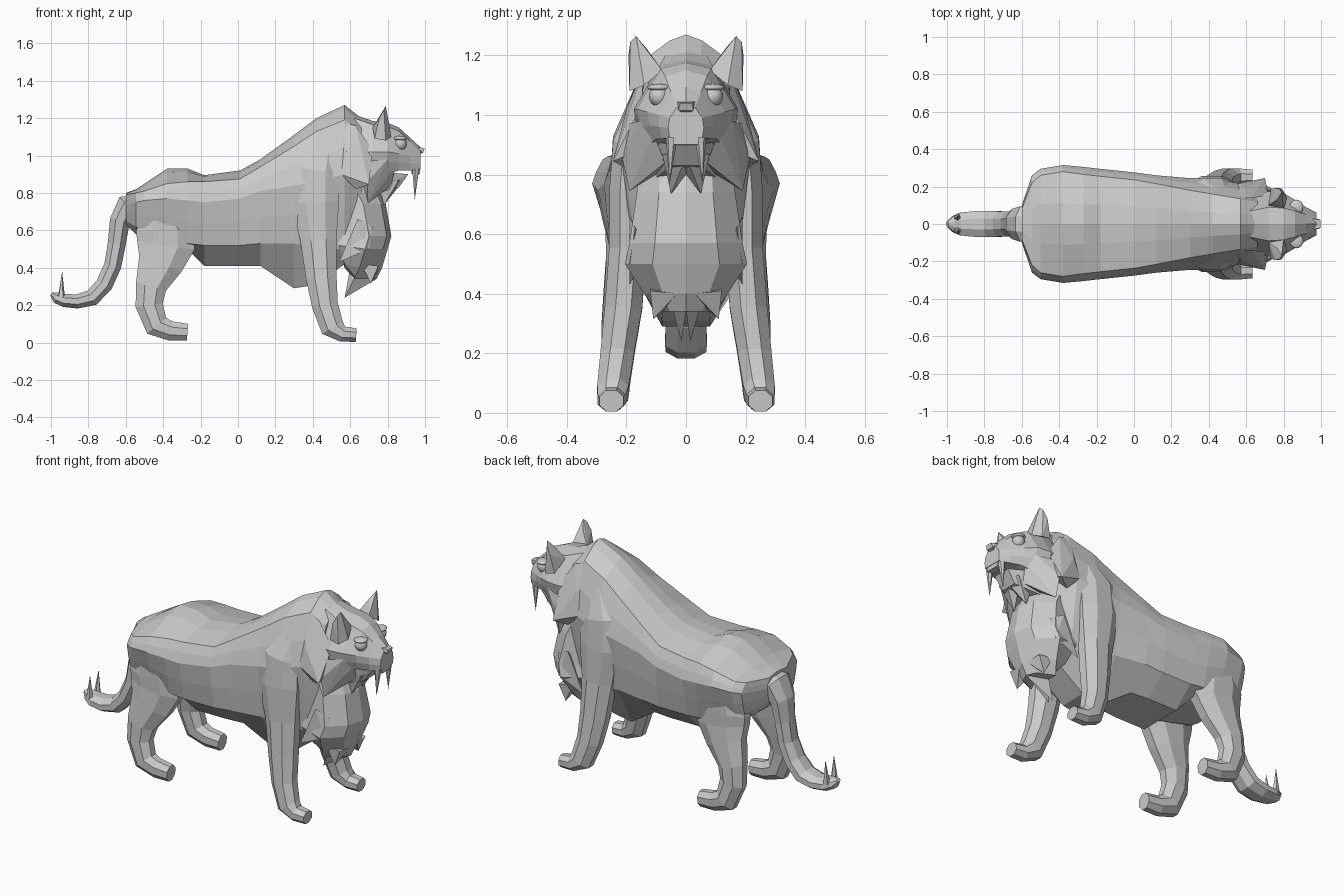
import bpy, bmesh
from math import sin, cos, pi
from mathutils import Vector, Matrix


def finish(bm, name, mirror=False):
    bmesh.ops.recalc_face_normals(bm, faces=bm.faces)
    me = bpy.data.meshes.new(name)
    bm.to_mesh(me)
    bm.free()
    ob = bpy.data.objects.new(name, me)
    bpy.context.collection.objects.link(ob)
    if mirror:
        m = ob.modifiers.new("mirror", 'MIRROR')
        m.use_axis = (False, True, False)
        m.use_mirror_merge = False
    return ob


def loft(name, rings, mirror=False):
    bm = bmesh.new()
    vs = [[bm.verts.new(p) for p in r] for r in rings]
    n = len(vs[0])
    for a, b in zip(vs, vs[1:]):
        for i in range(n):
            j = (i + 1) % n
            bm.faces.new((a[i], a[j], b[j], b[i]))
    bm.faces.new(vs[0])
    bm.faces.new(vs[-1])
    return finish(bm, name, mirror)


def both_sides(half):
    """Complete a half ring that starts and ends on the centre plane."""
    return half + [(x, -y, z) for x, y, z in half[-2:0:-1]]


def limb(name, path, mirror=True, sides=8):
    """Tube along an x-z path; each point is x, z, radius, y centre, y radius."""
    rings = []
    for i, (x, z, r, yc, ry) in enumerate(path):
        p, q = path[max(i - 1, 0)], path[min(i + 1, len(path) - 1)]
        t = Vector((q[0] - p[0], q[1] - p[1])).normalized()
        k = 1 / cos(pi / sides)
        ring = []
        for s in range(sides):
            a = 2 * pi * (s + .5) / sides
            u, v = cos(a) * r * k, sin(a) * ry * k
            ring.append((x - t.y * u, yc + v, z + t.x * u))
        rings.append(ring)
    return loft(name, rings, mirror)


def hull(name, pts, mirror=True):
    bm = bmesh.new()
    for p in pts:
        bm.verts.new(p)
    bmesh.ops.convex_hull(bm, input=bm.verts)
    return finish(bm, name, mirror)


def spike(name, base, r, tip, mirror=True, sides=5):
    q = (Vector(tip) - Vector(base)).to_track_quat('Z', 'Y')
    ring = [Vector(base) + q @ Vector((r * cos(2 * pi * i / sides), r * sin(2 * pi * i / sides), 0))
            for i in range(sides)]
    return hull(name, ring + [tip], mirror)


def ball(name, c, s):
    bm = bmesh.new()
    bmesh.ops.create_uvsphere(bm, u_segments=16, v_segments=10, radius=1,
                              matrix=Matrix.Translation(c) @ Matrix.Diagonal((*s, 1)))
    for f in bm.faces:
        f.smooth = True
    return finish(bm, name, True)


def box(name, c, s):
    bm = bmesh.new()
    bmesh.ops.create_cube(bm, size=1, matrix=Matrix.Translation(c) @ Matrix.Diagonal((*s, 1)))
    return finish(bm, name)


# Body: x, back z, ridge y z, side y z, low edge y z, belly y z
stations = [
    (-.60, .80, .08, .79, .10, .73, .09, .65, .05, .63),
    (-.545, .82, .22, .80, .26, .75, .23, .62, .12, .58),
    (-.50, .85, .26, .81, .295, .76, .24, .59, .12, .55),
    (-.38, .93, .28, .85, .315, .77, .25, .57, .12, .52),
    (-.27, .93, .265, .86, .305, .76, .25, .53, .12, .50),
    (-.18, .895, .255, .86, .295, .75, .245, .52, .13, .41),
    (.01, .92, .235, .875, .275, .77, .245, .52, .13, .41),
    (.12, .98, .215, .94, .26, .81, .24, .53, .12, .41),
    (.30, 1.11, .18, 1.05, .245, .84, .21, .53, .08, .29),
    (.42, 1.20, .16, 1.13, .245, .86, .19, .50, .08, .31),
    (.57, 1.27, .135, 1.19, .215, .90, .16, .50, .08, .42),
    (.66, 1.20, .12, 1.13, .16, .92, .12, .60, .06, .52)]
rings = []
for x, zt, ry, rz, sy, sz, ly, lz, by, zb in stations:
    rings.append(both_sides([
        (x, 0, zt), (x, ry * .4, zt - (zt - rz) * .25), (x, ry, rz),
        (x, .4 * ry + .6 * sy, (rz + sz) / 2), (x, sy, sz),
        (x, .45 * sy + .55 * ly + .005, (sz + lz) / 2), (x, ly, lz),
        (x, by, zb), (x, 0, zb)]))
loft("body", rings)

# Legs with feet turned forward
limb("front_leg", [
    (.47, 1.08, .06, .13, .045), (.42, .92, .115, .185, .06), (.415, .75, .125, .195, .062),
    (.43, .55, .097, .195, .063), (.445, .35, .082, .21, .063), (.465, .20, .07, .23, .057),
    (.505, .08, .064, .245, .053), (.56, .045, .042, .25, .047), (.632, .04, .036, .25, .04)])
limb("hind_leg", [
    (-.39, .74, .10, .20, .07), (-.39, .60, .155, .20, .07), (-.385, .52, .155, .20, .068),
    (-.415, .42, .12, .21, .065), (-.465, .30, .083, .225, .058), (-.475, .20, .073, .235, .05),
    (-.435, .09, .066, .24, .05), (-.36, .062, .052, .24, .045), (-.27, .055, .045, .24, .04)])

# Tail with two barbs near its end
limb("tail", [
    (-.53, .74, .05, 0, .11), (-.59, .73, .065, 0, .095), (-.632, .65, .054, 0, .08),
    (-.648, .53, .048, 0, .067), (-.67, .41, .046, 0, .066), (-.715, .31, .046, 0, .068),
    (-.78, .24, .044, 0, .07), (-.86, .22, .038, 0, .068), (-.93, .225, .035, 0, .06),
    (-.97, .24, .03, 0, .04), (-.998, .26, .01, 0, .015)], mirror=False)
spike("tail_barb", (-.945, .035, .24), .02, (-.94, .04, .38))

# Head: x, crown z, crown y, cheek y z, jaw y z
head = [
    (.62, 1.22, .07, .15, 1.02, .11, .82), (.72, 1.185, .09, .175, 1.02, .14, .86),
    (.80, 1.175, .085, .165, 1.02, .12, .90), (.86, 1.15, .07, .13, 1.01, .10, .92),
    (.92, 1.095, .05, .09, 1.00, .08, .92), (.975, 1.045, .03, .055, .99, .055, .925)]
loft("head", [both_sides([
    (x, 0, zt), (x, yt, zt - .02), (x, yc, zc), (x, (yc + yj) / 2 + .005, (zc + zj) / 2),
    (x, yj, zj), (x, 0, zj)]) for x, zt, yt, yc, zc, yj, zj in head])
# Cupped ear: an outer shell and a folded front rim
hull("ear", [
    (.80, .08, 1.15), (.82, .14, 1.10), (.79, .19, 1.08), (.73, .185, 1.09),
    (.72, .10, 1.15), (.755, .193, 1.20), (.765, .13, 1.22), (.78, .187, 1.245), (.79, .168, 1.265)])
ball("eye", (.868, .09, 1.063), (.034, .034, .036))
ball("eyelid", (.868, .09, 1.092), (.037, .04, .013))
hull("nose", [(.955, .03, 1.045), (.955, -.03, 1.045), (.998, .02, 1.04), (.998, -.02, 1.04),
              (.99, .025, 1.015), (.99, -.025, 1.015), (.95, 0, 1.0)], False)
box("upper_teeth", (.95, 0, .913), (.045, .085, .025))
spike("fang", (.95, .048, .935), .021, (.945, .055, .765), sides=6)

# Lower jaw, beard and cheek tufts
hull("lower_jaw", [(.91, .055, .90), (.91, -.055, .90), (.70, .13, .92), (.70, -.13, .92),
                   (.86, .05, .83), (.86, -.05, .83), (.72, .1, .79), (.72, -.1, .79)], False)
hull("chin_tuft", [(.88, .0, .86), (.86, .08, .87), (.76, .06, .82), (.80, 0, .80), (.78, .05, .735)])
hull("cheek_tuft", [(.84, .11, .94), (.80, .155, .98), (.70, .19, .97), (.66, .13, .88),
                    (.82, .07, .84), (.74, .10, .80), (.695, .19, .745), (.69, .215, .86)])
hull("neck_mane", [(.55, .135, 1.18), (.63, .14, 1.16), (.72, .15, 1.03), (.70, .16, .88),
                   (.63, .20, .82), (.55, .215, .90), (.58, .20, 1.02), (.70, .245, .845)])

# Chest mane: z, front x, half width, back x
mane = [(.88, .72, .15, .52), (.74, .79, .165, .52), (.57, .82, .19, .52),
        (.50, .80, .205, .54), (.40, .77, .14, .57), (.34, .74, .10, .62)]
loft("chest_mane", [both_sides([
    (xf, 0, z), (xf - .025, .55 * w, z), (xf - .12, w, z), (xb, .85 * w, z + .02),
    (xb, 0, z)]) for z, xf, w, xb in mane])
hull("mane_point_back", [(.70, 0, .40), (.60, 0, .40), (.65, .06, .40), (.74, 0, .34), (.57, .015, .24)])
hull("mane_point_front", [(.76, .03, .40), (.75, .12, .41), (.66, .12, .42), (.68, .03, .38), (.71, .11, .315)])
hull("mane_point_side", [(.72, .17, .62), (.64, .19, .66), (.62, .12, .55), (.70, .19, .50), (.54, .19, .43)])
